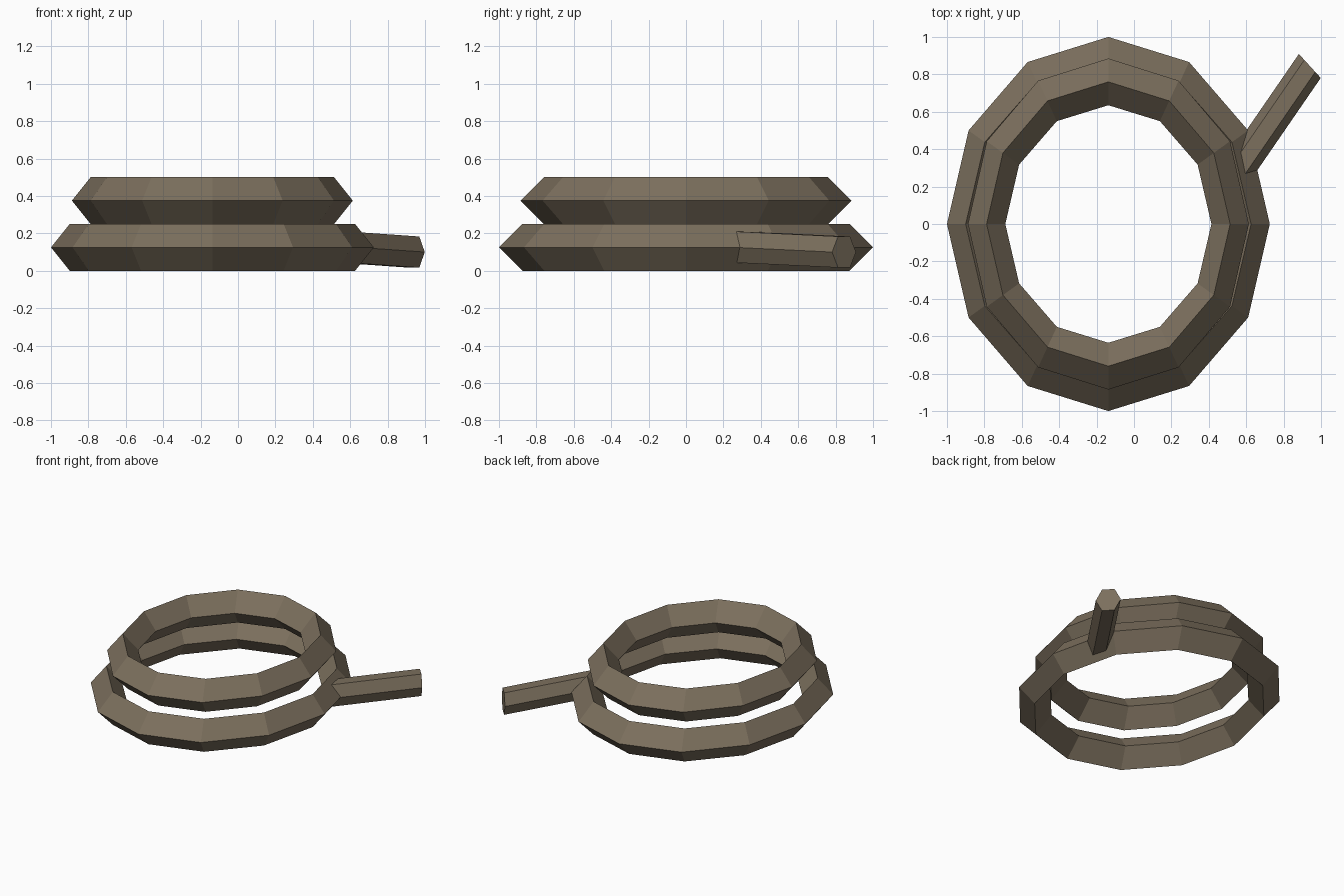
import bpy
from math import cos, sin, pi
from mathutils import Vector

if "Cube" in bpy.data.objects:
    bpy.data.objects.remove(bpy.data.objects["Cube"])

mat = bpy.data.materials.new("brown_metal")
mat.diffuse_color = (0.2, 0.16, 0.11, 1)
mat.use_nodes = True
mat.node_tree.nodes["Principled BSDF"].inputs["Base Color"].default_value = mat.diffuse_color
CX = -0.137  # shared centre of the two rings


def build(name, loops, closed):
    """Skin a list of equal-length vertex loops; cap the ends if open."""
    n, m = len(loops), len(loops[0])
    verts = [v for loop in loops for v in loop]
    faces = []
    for i in range(n if closed else n - 1):
        a, b = i * m, (i + 1) % n * m
        for j in range(m):
            k = (j + 1) % m
            faces.append((a + j, b + j, b + k, a + k))
    if not closed:
        faces += [tuple(range(m)), tuple(reversed(range((n - 1) * m, n * m)))]
    mesh = bpy.data.meshes.new(name)
    mesh.from_pydata(verts, [], faces)
    mesh.materials.append(mat)
    ob = bpy.data.objects.new(name, mesh)
    bpy.context.collection.objects.link(ob)
    bpy.context.view_layer.objects.active = ob
    # consistent outward normals
    bpy.ops.object.mode_set(mode='EDIT')
    bpy.ops.mesh.select_all(action='SELECT')
    bpy.ops.mesh.normals_make_consistent(inside=False)
    bpy.ops.object.mode_set(mode='OBJECT')
    return ob


def ring(name, rx, ry, z):
    """Oval 12-sided ring with a diamond cross-section."""
    section = [(1, 0), (0, 1), (-1, 0), (0, -1)]
    loops = []
    for i in range(12):
        a = i * pi / 6
        loops.append([(CX + (rx + 0.1 * u) * cos(a),
                       (ry + 0.125 * u) * sin(a),
                       z + 0.125 * w) for u, w in section])
    return build(name, loops, True)


# Stacked rings
ring("lower_ring", 0.763, 0.875, 0.125)
ring("upper_ring", 0.651, 0.76, 0.375)

# Six-sided bar sticking out of the lower ring
side, up = Vector((0.0585, -0.064, 0)), Vector((0, 0, 0.096))
ends = [Vector((0.555, 0.285, 0.127)), Vector((0.94, 0.845, 0.1))]
build("handle_bar", [[c + side * cos(k * pi / 3) + up * sin(k * pi / 3)
                      for k in range(6)] for c in ends], False)
